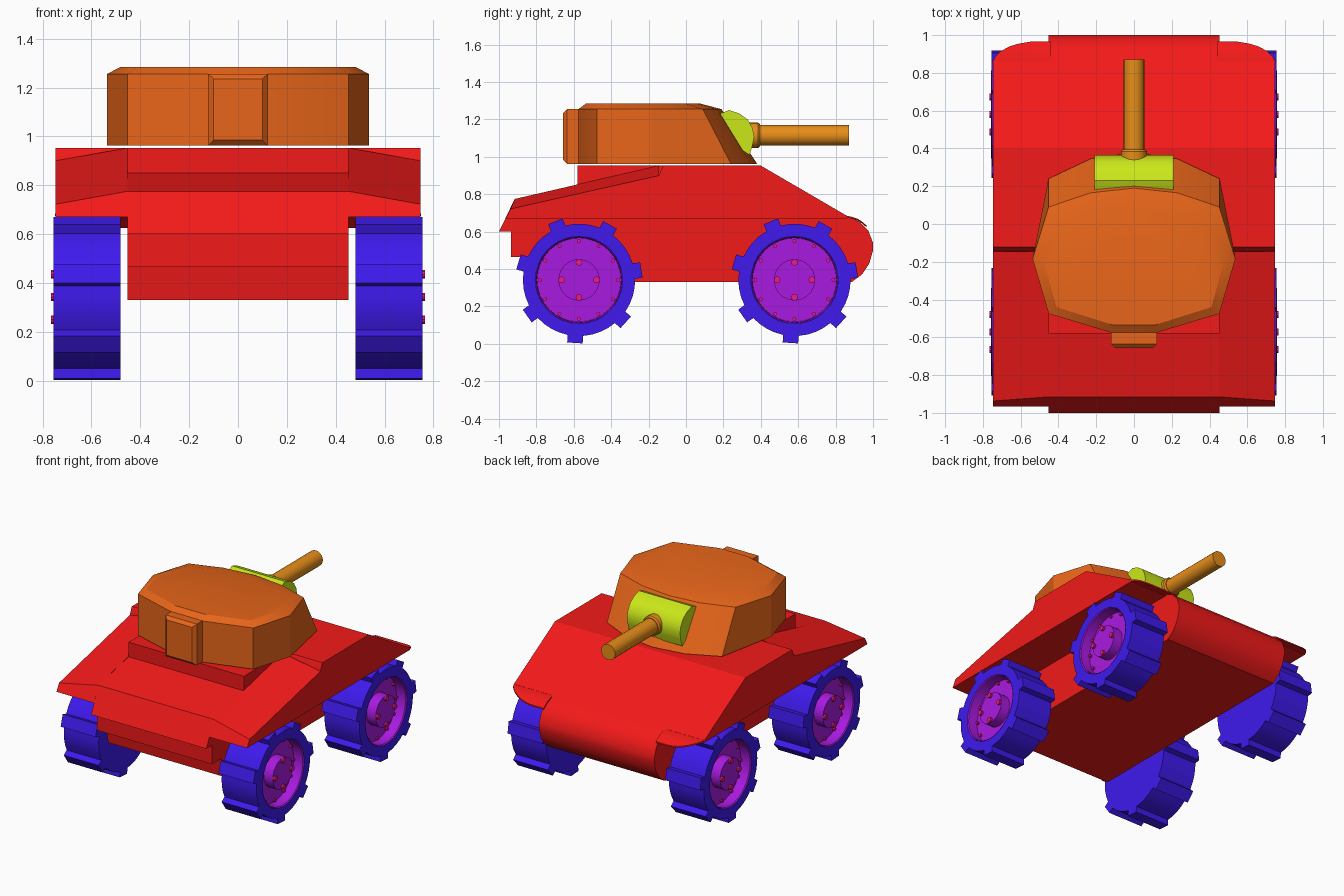
import bpy, bmesh
from math import sin, cos, radians, pi

if "Cube" in bpy.data.objects:
    bpy.data.objects.remove(bpy.data.objects["Cube"])


def material(name, rgb):
    m = bpy.data.materials.new(name)
    m.diffuse_color = (*rgb, 1)
    m.use_nodes = True
    m.node_tree.nodes["Principled BSDF"].inputs["Base Color"].default_value = m.diffuse_color
    return m


RED = material("red", (0.9, 0.01, 0.01))
BLUE = material("blue", (0.05, 0.01, 0.85))
PURPLE = material("purple", (0.4, 0.01, 0.75))
PINK = material("pink", (0.85, 0.01, 0.25))
ORANGE = material("orange", (0.8, 0.13, 0.01))
AMBER = material("amber", (0.8, 0.27, 0.01))
LIME = material("lime", (0.6, 0.8, 0.01))


def build(name, lofts, mat, mirror=False):
    """Object from capped lofts; each loft is a list of equal-length rings."""
    bm = bmesh.new()
    for rings in lofts:
        vs = [[bm.verts.new(p) for p in r] for r in rings]
        n = len(vs[0])
        for a, b in zip(vs, vs[1:]):
            for i in range(n):
                j = (i + 1) % n
                bm.faces.new((a[i], a[j], b[j], b[i]))
        bm.faces.new(vs[0][::-1])
        bm.faces.new(vs[-1])
    bmesh.ops.recalc_face_normals(bm, faces=bm.faces[:])
    me = bpy.data.meshes.new(name)
    bm.to_mesh(me)
    bm.free()
    me.materials.append(mat)
    ob = bpy.data.objects.new(name, me)
    bpy.context.collection.objects.link(ob)
    if mirror:
        ob.modifiers.new("mirror", 'MIRROR').use_mirror_merge = False
    bpy.ops.object.select_all(action='DESELECT')
    ob.select_set(True)
    bpy.context.view_layer.objects.active = ob
    bpy.ops.object.shade_smooth_by_angle(angle=radians(30))
    return ob


def side(x, prof):
    return [(x, y, z) for y, z in prof]


def circle_x(x, r, y, z, n):
    return [(x, y + r * cos(2 * pi * i / n), z + r * sin(2 * pi * i / n)) for i in range(n)]


def circle_y(y, r, z, n=20):
    return [(r * cos(2 * pi * i / n), y, z + r * sin(2 * pi * i / n)) for i in range(n)]


# central hull with rounded nose
hull = [(-1, .6), (-.935, .6), (-.935, .465), (-.83, .465), (-.81, .33), (.885, .33),
        (.94, .37), (.98, .43), (1, .5), (1, .54), (.975, .605), (.93, .65), (.86, .685),
        (.4, .953), (-.58, .953), (-.58, .85), (-.915, .775)]
build("hull", [[side(-.452, hull), side(.452, hull)]], RED)

# overhanging hull sides and sloped deck
casemate = [(-.145, .67), (-.145, .9), (-.122, .953), (.4, .953), (.86, .685), (.86, .67)]
build("hull_side", [[side(.452, casemate), side(.747, casemate)]], RED, True)
deck_in = [(-.145, .67), (-.145, .953), (-.915, .775), (-.967, .67)]
deck_out = [(-.145, .67), (-.145, .9), (-.937, .722), (-.965, .67)]
build("engine_deck_side", [[side(.452, deck_in), side(.747, deck_out)]], RED, True)

# thin drooping fenders with rounded corners
fender = [(.855, .75, .685), (.885, .735, .68), (.915, .705, .67), (.94, .66, .655),
          (.955, .61, .642), (.965, .55, .635)]
build("fender", [[[(.44, y, z), (x, y, z), (x, y, z - .01), (.44, y, z - .01)]
                  for y, x, z in fender]], RED, True)

# wheels: lugged tyre, dished rim with hub, bolts
ZC, LUG = .342, [(-8, .3), (-7, .34), (7, .34), (8, .3), (17, .3), (25.7, .3), (34.4, .3)]
angles = [(radians(112 + k * 360 / 7 + a), r) for k in range(7) for a, r in LUG]
for label, yc in (("front", -.572), ("rear", .58)):
    def ring(x, radius=None):
        return [(x, yc + (radius or r) * cos(a), ZC + (radius or r) * sin(a)) for a, r in angles]

    build(label + "_tyres", [[ring(.482), ring(.755), ring(.755, .233), ring(.66, .233)]],
          BLUE, True)
    build(label + "_rims", [[circle_x(x, r, yc, ZC, 32) for x, r in
                             ((.662, .232), (.756, .232), (.75, .226), (.68, .224),
                              (.68, .11), (.75, .11))]], PURPLE, True)
    bolts = []
    for n, rad, size, x0, x1 in ((12, .208, .01, .675, .695), (4, .093, .018, .745, .766)):
        for k in range(n):
            a = 2 * pi * k / n
            y, z = yc + rad * cos(a), ZC + rad * sin(a)
            bolts.append([circle_x(x0, size, y, z, 10), circle_x(x1, size, y, z, 10)])
    build(label + "_bolts", bolts, PINK, True)

# turret: half outline as (x, y at base, y at shoulder, x and y at roof)
half = [(.12, -.575, -.575, .11, -.535), (.452, -.475, -.475, .41, -.44),
        (.537, -.185, -.185, .48, -.19), (.452, .24, .09, .4, .0),
        (.23, .345, .165, .2, .06), (0.0, .38, .19, 0.0, .075)]
full = half + [(-h[0], h[1], h[2], -h[3], h[4]) for h in half[-2::-1]]
build("turret", [[[(h[0], h[1], .963) for h in full],
                  [(h[0], h[2], 1.255) for h in full],
                  [(h[3], h[4], 1.285) for h in full]]], ORANGE)


def rect(y, x, z0, z1):
    return [(-x, y, z0), (x, y, z0), (x, y, z1), (-x, y, z1)]


# chamfered box on the front of the turret
build("turret_box", [[rect(-.53, .122, .963, 1.256), rect(-.635, .122, .963, 1.256),
                      rect(-.657, .1, .985, 1.235)]], ORANGE)

# gun shield
shield = [(.175, 1.228), (.23, 1.25), (.285, 1.232), (.33, 1.2), (.355, 1.155), (.365, 1.11),
          (.355, 1.06), (.34, 1.01), (.28, 1.05)]
build("gun_shield", [[side(-.208, shield), side(.208, shield)]], LIME)

# barrel with collar
build("barrel", [[circle_y(y, r, 1.115) for y, r in
                  ((.3, .068), (.385, .068), (.395, .06), (.395, .055), (.872, .055))]], AMBER)
